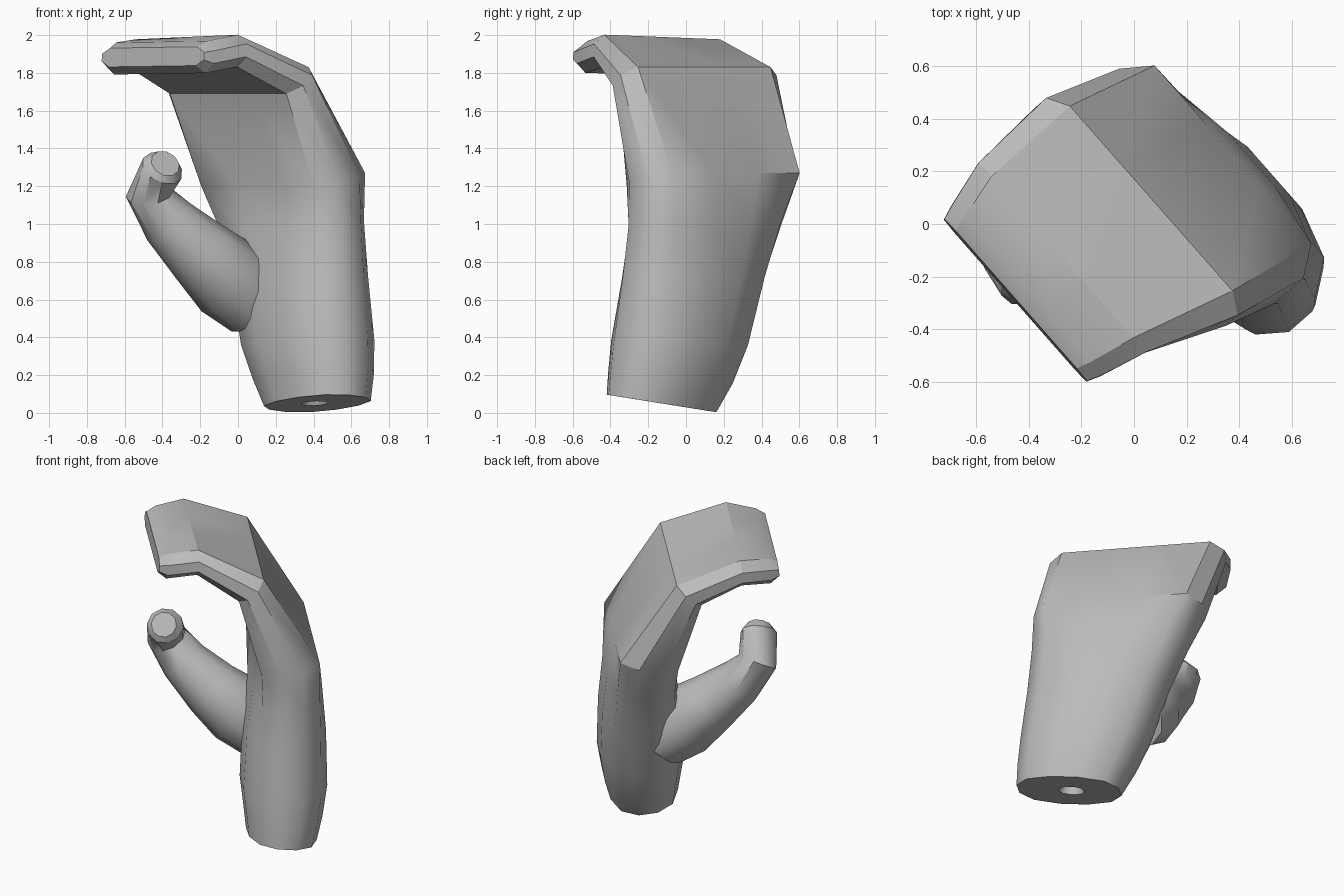
import bpy, bmesh, math
from mathutils import Vector

if "Cube" in bpy.data.objects:
    bpy.data.objects.remove(bpy.data.objects["Cube"])

grey = bpy.data.materials.new("plain_grey")
grey.use_nodes = True
grey.diffuse_color = (0.5, 0.5, 0.5, 1)
grey.node_tree.nodes["Principled BSDF"].inputs["Base Color"].default_value = (0.5, 0.5, 0.5, 1)

UP = Vector((0, 0, 1))
ACROSS = Vector((0.66, -0.75, 0))    # along the knuckles
INWARD = Vector((-0.75, -0.66, 0))   # from the back of the hand to the palm


def loft(name, rings, angle):
    """Skin a list of equal point rings and close both ends."""
    bm = bmesh.new()
    loops = [[bm.verts.new(p) for p in ring] for ring in rings]
    n = len(loops[0])
    for low, high in zip(loops, loops[1:]):
        for i in range(n):
            j = (i + 1) % n
            bm.faces.new((low[i], low[j], high[j], high[i]))
    bm.faces.new(loops[0][::-1])
    bm.faces.new(loops[-1])
    bmesh.ops.recalc_face_normals(bm, faces=bm.faces)
    mesh = bpy.data.meshes.new(name)
    bm.to_mesh(mesh)
    bm.free()
    mesh.materials.append(grey)
    obj = bpy.data.objects.new(name, mesh)
    bpy.context.collection.objects.link(obj)
    bpy.ops.object.select_all(action="DESELECT")
    obj.select_set(True)
    bpy.context.view_layer.objects.active = obj
    bpy.ops.object.shade_smooth_by_angle(angle=math.radians(angle))
    return obj


def section(a, c, z, half_w, half_t, tilt, slope, roundness):
    """Cross-section of the mitten, from chamfered box to ellipse."""
    box = [(1, 0.4), (0.85, 1), (0.3, 1)]
    oval = [(0.99, 0.27), (0.75, 0.74), (0.27, 0.99)]
    quad = [Vector(b).lerp(Vector(o), roundness) for b, o in zip(box, oval)]
    profile = [(u, v) for u, v in quad]
    profile += [(-u, v) for u, v in reversed(quad)]
    profile += [(-u, -v) for u, v in profile]
    t = math.radians(tilt)
    centre = ACROSS * a + INWARD * c + UP * z
    wide = (ACROSS + UP * slope) * half_w
    thick = (INWARD * math.cos(t) + UP * math.sin(t)) * half_t
    return [centre + wide * u + thick * v for u, v in profile]


# Mitten: wrist socket, wrist, palm, knuckles, then curled fingers
stations = [
    (0.36, -0.225, 0.17, 0.03, 0.03, 6, 0.12, 1),
    (0.36, -0.225, 0.05, 0.08, 0.06, 6, 0.12, 1),
    (0.375, -0.23, 0.05, 0.325, 0.215, 6, 0.12, 0.95),
    (0.325, -0.245, 0.19, 0.365, 0.24, 4, 0.08, 0.9),
    (0.27, -0.255, 0.37, 0.4, 0.265, 0, 0.04, 0.9),
    (0.185, -0.27, 0.72, 0.44, 0.25, 0, 0, 0.9),
    (0.11, -0.28, 1.0, 0.485, 0.22, -5, 0, 0.7),
    (0.05, -0.275, 1.235, 0.53, 0.185, -11, 0, 0),
    (-0.03, -0.035, 1.76, 0.55, 0.105, -42, 0, 0),
    (-0.085, 0.29, 1.905, 0.48, 0.085, -88, 0.03, 0),
    (-0.08, 0.475, 1.88, 0.43, 0.085, -85, 0.01, 0),
    (-0.08, 0.53, 1.885, 0.41, 0.05, -85, 0.01, 0),
]
hand = loft("mitten_hand", [section(*s) for s in stations], 28)

# Keep the palm soft along its length, below the knuckle ridge
verts = hand.data.vertices
for edge in hand.data.edges:
    low, high = sorted(verts[i].co.z for i in edge.vertices)
    if high < 1.3 and high - low > 0.08:
        edge.use_edge_sharp = False


def tube_rings(path, sides):
    """Rings of varying radius set square to a bent path."""
    points = [Vector(p[:3]) for p in path]
    rings = []
    for i, p in enumerate(points):
        d = (points[min(i + 1, len(points) - 1)] - points[max(i - 1, 0)]).normalized()
        side = Vector((0, 1, 0)) - d * d.y
        side.normalize()
        other = d.cross(side)
        r = path[i][3]
        ring = []
        for k in range(sides):
            ang = math.tau * (k + 0.5) / sides
            ring.append(p + (side * math.cos(ang) + other * math.sin(ang)) * r)
        rings.append(ring)
    return rings


# Thumb: root inside the palm, knuckle, tip turned to the front
thumb_path = [
    (0.1, 0.13, 0.55, 0.18),
    (-0.03, 0.07, 0.7, 0.23),
    (-0.19, -0.01, 0.84, 0.19),
    (-0.365, -0.07, 1.01, 0.15),
    (-0.47, -0.105, 1.16, 0.125),
    (-0.4, -0.22, 1.295, 0.115),
    (-0.385, -0.255, 1.32, 0.08),
]
loft("thumb", tube_rings(thumb_path, 10), 36)
